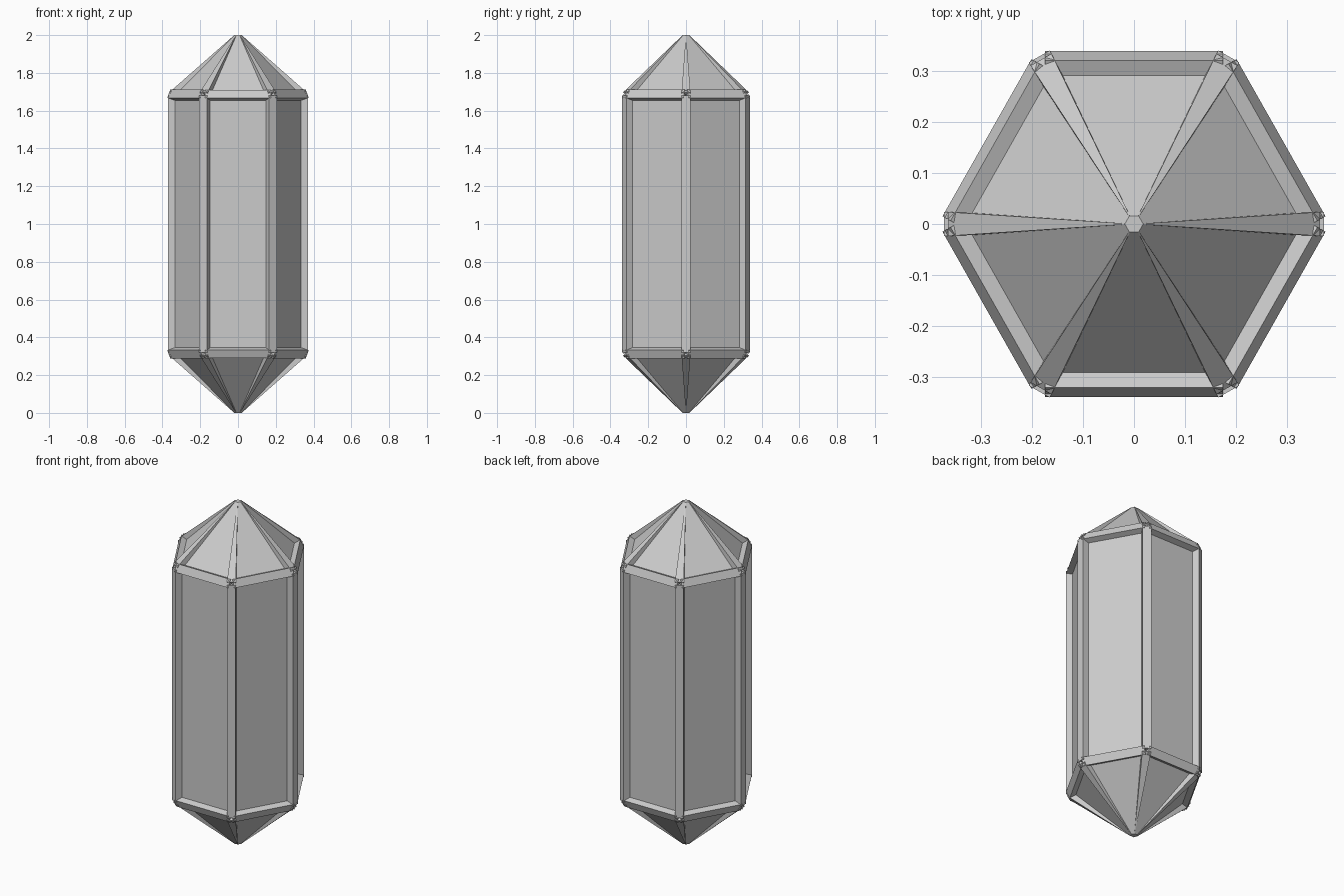
import bpy, bmesh
from mathutils import Vector
from math import pi, cos, sin

if "Cube" in bpy.data.objects:
    bpy.data.objects.remove(bpy.data.objects["Cube"])

SIDES, R, TIP_R = 6, 0.348, 0.018
LOW, HIGH = 0.32, 1.68
HALF = 0.0235        # half thickness of the frame bars


def polar(k, r, z):
    a = 2 * pi * k / SIDES
    return Vector((r * cos(a), 1.02 * r * sin(a), z))


def finish(name, bm):
    bmesh.ops.recalc_face_normals(bm, faces=bm.faces)
    mesh = bpy.data.meshes.new(name)
    bm.to_mesh(mesh)
    bm.free()
    bpy.context.collection.objects.link(bpy.data.objects.new(name, mesh))


def bar(name, p, q, out, end_half=HALF):
    """Square bar from p to q with one flat side facing out."""
    bm = bmesh.new()
    along = (q - p).normalized()
    out = (out - along * out.dot(along)).normalized()
    side = along.cross(out)
    rings = [[bm.verts.new(c + h * (i * side + j * out))
              for i, j in ((-1, -1), (1, -1), (1, 1), (-1, 1))]
             for c, h in ((p, HALF), (q, end_half))]
    a, b = rings
    bm.faces.new(a)
    bm.faces.new(b)
    for i in range(4):
        j = (i + 1) % 4
        bm.faces.new((a[i], a[j], b[j], b[i]))
    finish(name, bm)


# inner crystal: hexagonal prism with pointed ends
bm = bmesh.new()
rings = [[bm.verts.new(polar(k, r, z)) for k in range(SIDES)]
         for r, z in ((TIP_R, 0), (R, LOW), (R, HIGH), (TIP_R, 2))]
for a, b in zip(rings, rings[1:]):
    for k in range(SIDES):
        n = (k + 1) % SIDES
        bm.faces.new((a[k], a[n], b[n], b[k]))
bm.faces.new(rings[0])
bm.faces.new(rings[-1])
finish("crystal_core", bm)

# frame bars along every edge
for k in range(SIDES):
    bar("upright_bar", polar(k, R, LOW), polar(k, R, HIGH), polar(k, 1, 0))
    for z, tip, s in ((LOW, 0, -1), (HIGH, 2, 1)):
        bar("ring_bar", polar(k, R, z), polar(k + 1, R, z), polar(k + 0.5, 1, 0.42 * s))
        bar("ridge_bar", polar(k, R, z), polar(k, TIP_R, tip), polar(k, 1, s), 0.001)
